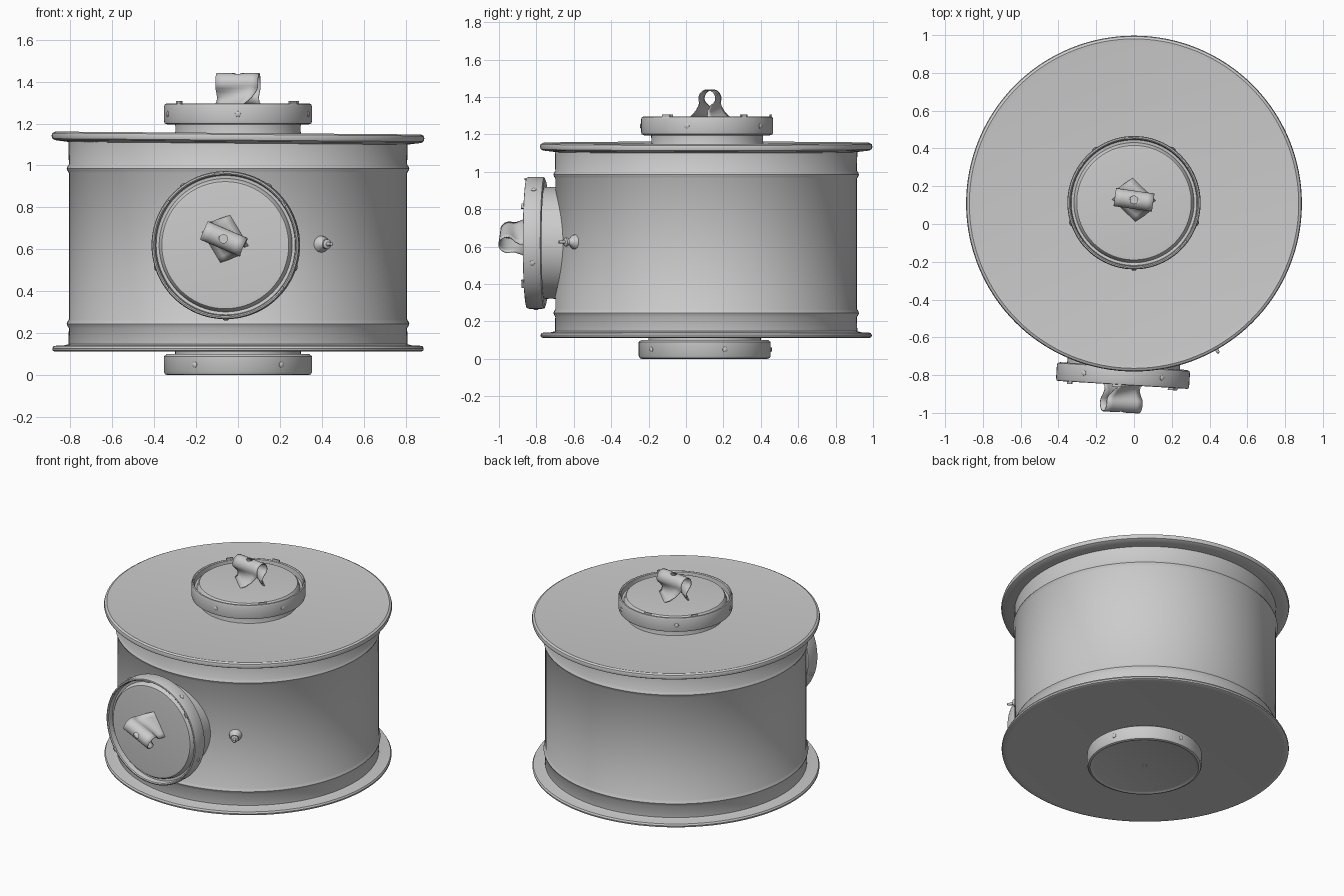
import bpy, bmesh
from math import sin, cos, pi, radians
from mathutils import Matrix, Vector

if "Cube" in bpy.data.objects:
    bpy.data.objects.remove(bpy.data.objects["Cube"])

CY = 0.108  # drum axis in y


def finish(name, bm, mat, angle=35):
    bmesh.ops.recalc_face_normals(bm, faces=bm.faces)
    me = bpy.data.meshes.new(name)
    bm.to_mesh(me)
    bm.free()
    ob = bpy.data.objects.new(name, me)
    bpy.context.collection.objects.link(ob)
    ob.matrix_world = mat
    bpy.ops.object.select_all(action='DESELECT')
    ob.select_set(True)
    bpy.context.view_layer.objects.active = ob
    bpy.ops.object.shade_smooth_by_angle(angle=radians(angle))
    return ob


def lathe(name, profile, mat, n=96):
    """Revolve (radius, z) points about local z."""
    bm = bmesh.new()
    rings = [[bm.verts.new((r * cos(2 * pi * i / n), r * sin(2 * pi * i / n), z))
              for i in range(n)] for r, z in profile]
    for a, b in zip(rings, rings[1:]):
        for i in range(n):
            j = (i + 1) % n
            bm.faces.new((a[i], a[j], b[j], b[i]))
    bmesh.ops.remove_doubles(bm, verts=bm.verts, dist=1e-5)
    return finish(name, bm, mat)


def handle(name, mat):
    """Folded strap: a loop on top, twisting down to two feet."""
    side = [(0.078, 0.0), (0.055, 0.012), (0.038, 0.035), (0.036, 0.06)]
    loop = [(0.048 * cos(radians(a)), 0.1 + 0.048 * sin(radians(a)))
            for a in range(-30, 211, 15)]
    path = side + loop + [(-y, z) for y, z in reversed(side)]
    cols = 6
    bm = bmesh.new()
    rows = []
    for y, z in path:
        k = max(0.0, 1 - z / 0.08)
        twist = Matrix.Rotation(radians(-36) * k, 3, 'Z')
        width = 0.205 - 0.035 * k
        rows.append([bm.verts.new(twist @ Vector(((c / cols - 0.5) * width, y, z)))
                     for c in range(cols + 1)])
    for a, b in zip(rows, rows[1:]):
        for c in range(cols):
            bm.faces.new((a[c], a[c + 1], b[c + 1], b[c]))
    ob = finish(name, bm, mat, 50)
    sol = ob.modifiers.new("thickness", 'SOLIDIFY')
    sol.thickness = 0.005
    # hole through the top of the loop
    cut = lathe(name + "_hole_cutter", [(0, 0.12), (0.02, 0.12), (0.02, 0.18), (0, 0.18)], mat, 20)
    cut.hide_render = True
    cut.display_type = 'WIRE'
    hole = ob.modifiers.new("hole", 'BOOLEAN')
    hole.object = cut
    hole.solver = 'EXACT'


def screws(name, mat, z, r=0.352, count=5):
    for i in range(count):
        turn = Matrix.Rotation(2 * pi * i / count - pi / 2, 4, 'Z')
        lathe(f"{name}_screw_{i + 1}", [(0.015, -0.003), (0.014, 0.003), (0.008, 0.007), (0, 0.008)],
              mat @ turn @ Matrix.Translation((r, 0, z)) @ Matrix.Rotation(pi / 2, 4, 'Y'), 12)


def port(name, mat, neck_depth, spin, shift):
    """Neck, clamped collar, recessed lid, screws, rim tabs and strap handle."""
    lathe(name + "_neck", [(0.305, -neck_depth), (0.298, -0.03), (0.3, 0.012)], mat)
    lathe(name + "_collar", [(0.29, 0.004), (0.335, 0.0), (0.35, 0.006), (0.353, 0.018),
                             (0.353, 0.085), (0.349, 0.098), (0.342, 0.1), (0.336, 0.095),
                             (0.332, 0.062), (0.318, 0.06)], mat)
    lathe(name + "_lid", [(0.318, 0.06), (0.311, 0.082), (0.303, 0.092), (0.285, 0.094),
                          (0.0, 0.095)], mat)
    screws(name, mat, 0.05)
    for i, (ang, span) in enumerate([(-40, 9), (35, 5), (145, 7), (215, 4), (95, 8)]):
        bm = bmesh.new()
        bmesh.ops.create_cube(bm, size=1)
        bmesh.ops.scale(bm, verts=bm.verts, vec=(0.008, 0.006 * span, 0.024))
        turn = Matrix.Rotation(radians(ang), 4, 'Z')
        finish(f"{name}_rim_tab_{i + 1}", bm, mat @ turn @ Matrix.Translation((0.341, 0, 0.1)))
    handle(name + "_handle", mat @ Matrix.Translation((*shift, 0.095))
           @ Matrix.Rotation(radians(spin), 4, 'Z') @ Matrix.Diagonal((1, 1, 1.02, 1)))


# drum wall with two raised beads
wall = [(0.808, 0.125)]
for z in (0.245, 0.985):
    wall += [(0.807, z - 0.02), (0.814, z - 0.009), (0.817, z), (0.814, z + 0.009), (0.807, z + 0.02)]
wall += [(0.808, 1.13)]
axis = Matrix.Translation((0, CY, 0))
lathe("drum_wall", wall, axis, 128)

# top plate, very slightly tilted, with a rolled edge
tilt = Matrix.Translation((0, CY, 1.135)) @ Matrix.Rotation(radians(0.45), 4, 'Y')
lathe("top_plate", [(0.0, 0.015), (0.85, 0.017), (0.872, 0.02), (0.885, 0.013), (0.889, 0.0),
                    (0.885, -0.014), (0.872, -0.021), (0.84, -0.025), (0.8, -0.03)], tilt, 128)

# bottom plate
lathe("bottom_plate", [(0.0, 0.115), (0.85, 0.114), (0.874, 0.112), (0.884, 0.117), (0.886, 0.127),
                       (0.88, 0.138), (0.865, 0.141), (0.83, 0.142), (0.8, 0.15)], axis, 128)

# top and front ports
port("top_port", Matrix.Translation((0, 0.113, 1.195)), 0.06, -8, (0, 0.015))
front = (Matrix.Translation((-0.055, -0.752, 0.62)) @ Matrix.Rotation(radians(-3.5), 4, 'Z')
         @ Matrix.Rotation(pi / 2, 4, 'X'))
port("front_port", front, 0.18, -23, (0.0, 0.03))

# bottom outlet cap, facing down
down = Matrix.Translation((0, 0.1, 0.1)) @ Matrix.Rotation(pi, 4, 'X')
lathe("bottom_neck", [(0.3, -0.03), (0.3, 0.01)], down)
lathe("bottom_cap", [(0.29, 0.003), (0.34, 0.0), (0.353, 0.01), (0.353, 0.085), (0.347, 0.096),
                     (0.335, 0.1), (0.325, 0.096), (0.315, 0.093), (0.0, 0.092)], down)
screws("bottom_cap", down, 0.05)
lathe("bottom_centre_screw", [(0.015, 0.09), (0.014, 0.096), (0.0, 0.099)], down, 16)

# small nozzle on the drum wall beside the front port
nozzle = (axis @ Matrix.Rotation(radians(29.5), 4, 'Z') @ Matrix.Translation((0, -0.806, 0.625))
          @ Matrix.Rotation(pi / 2, 4, 'X'))
lathe("wall_nozzle", [(0.042, -0.01), (0.036, 0.015), (0.02, 0.03), (0.015, 0.042), (0.023, 0.047),
                      (0.023, 0.06), (0.01, 0.065), (0.008, 0.1), (0.0, 0.105)], nozzle, 24)
